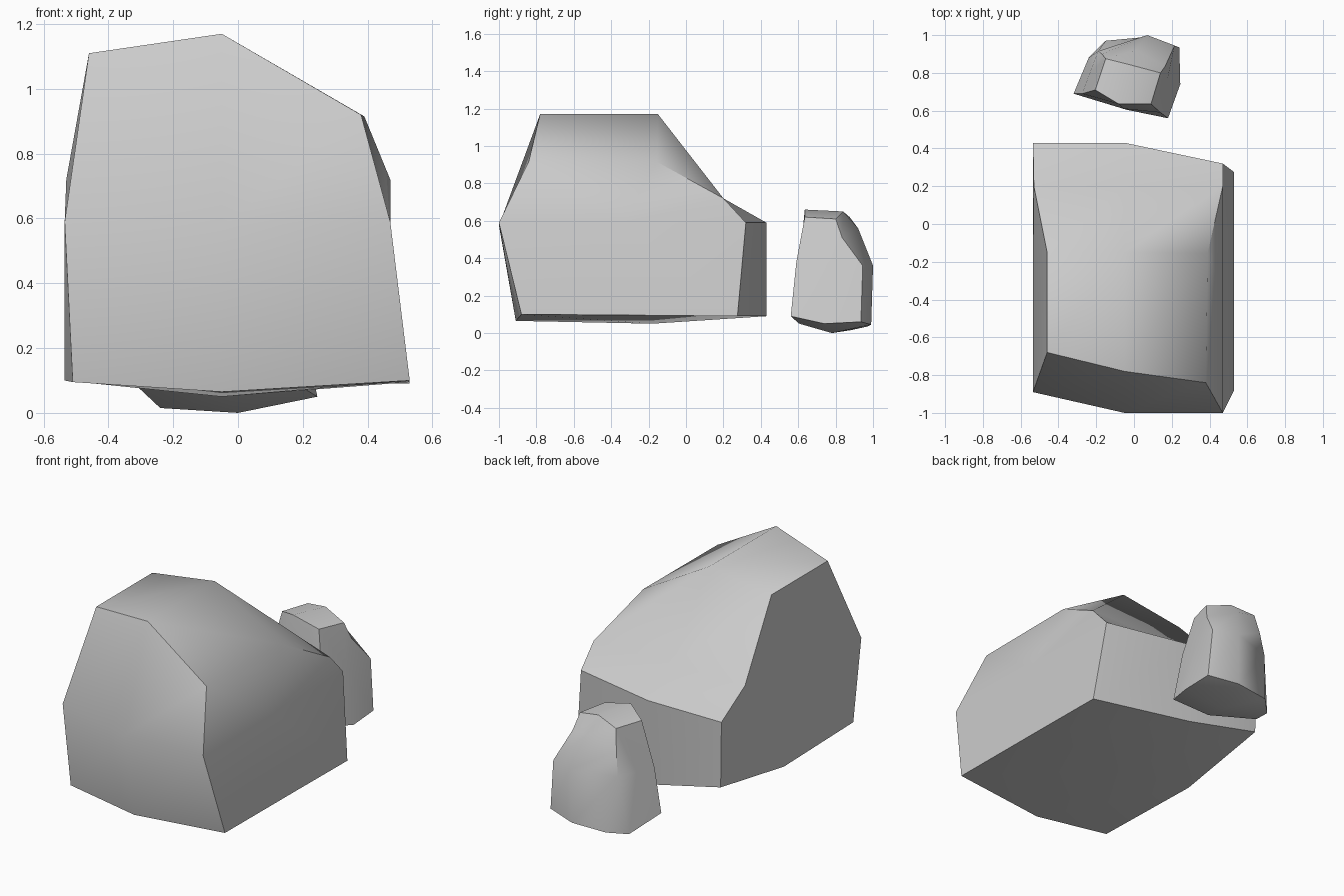
import bpy, math
from mathutils import Vector

if "Cube" in bpy.data.objects:
    bpy.data.objects.remove(bpy.data.objects["Cube"])


def boulder(name, left, middle, right, angle):
    """Loft three 8-point side profiles (left to right) and close both ends.
    Profile order: front bottom, front mid, front top, mid top,
    back top, back mid, back bottom, mid bottom."""
    columns = [left, middle, right]
    verts = [Vector(p) for col in columns for p in col]
    faces = []
    for c in range(2):
        for i in range(8):
            j = (i + 1) % 8
            faces.append((c * 8 + i, c * 8 + j, c * 8 + 8 + j, c * 8 + 8 + i))
    # End caps: four quads around a centre point
    for c in (0, 2):
        ring = verts[c * 8:c * 8 + 8]
        verts.append((ring[1] + ring[5]) / 2)
        centre = len(verts) - 1
        for k in (0, 2, 4, 6):
            quad = [centre] + [c * 8 + (k + d) % 8 for d in (-1, 0, 1)]
            faces.append(quad[::-1] if c == 0 else quad)
    mesh = bpy.data.meshes.new(name)
    mesh.from_pydata(verts, [], faces)
    ob = bpy.data.objects.new(name, mesh)
    bpy.context.collection.objects.link(ob)
    bpy.ops.object.select_all(action='DESELECT')
    ob.select_set(True)
    bpy.context.view_layer.objects.active = ob
    # Make all faces point outward
    bpy.ops.object.mode_set(mode='EDIT')
    bpy.ops.mesh.select_all(action='SELECT')
    bpy.ops.mesh.normals_make_consistent(inside=False)
    bpy.ops.object.mode_set(mode='OBJECT')
    bpy.ops.object.shade_smooth_by_angle(angle=math.radians(angle))
    return ob


# Large rock
boulder(
    "large_rock",
    [(-.51, -.85, .095), (-.535, -.89, .59), (-.46, -.68, 1.11), (-.46, -.15, 1.11),
     (-.53, .2, .72), (-.535, .43, .59), (-.53, .43, .2), (-.535, -.16, .1)],
    [(-.05, -.91, .065), (-.05, -1, .575), (-.05, -.78, 1.17), (-.05, -.15, 1.17),
     (-.05, .2, .72), (-.05, .43, .59), (-.05, .43, .09), (-.05, -.18, .05)],
    [(.53, -.88, .1), (.47, -1, .59), (.38, -.84, .92), (.39, -.155, .915),
     (.47, .2, .72), (.47, .32, .59), (.53, .275, .09), (.53, -.2, .095)],
    53)

# Small rock behind it
boulder(
    "small_rock",
    [(-.32, .69, .09), (-.275, .69, .35), (-.205, .71, .62), (-.15, .875, .62),
     (-.17, .9, .5), (-.19, .915, .36), (-.15, .97, .035), (-.24, .88, .015)],
    [(-.04, .605, .05), (-.055, .61, .4), (-.08, .635, .66), (-.01, .84, .65),
     (.01, .92, .56), (.07, 1, .36), (.06, .99, .045), (0, .78, 0)],
    [(.18, .56, .09), (.14, .59, .38), (.09, .635, .62), (.14, .8, .61),
     (.165, .835, .51), (.215, .945, .36), (.24, .935, .06), (.245, .74, .05)],
    50)
